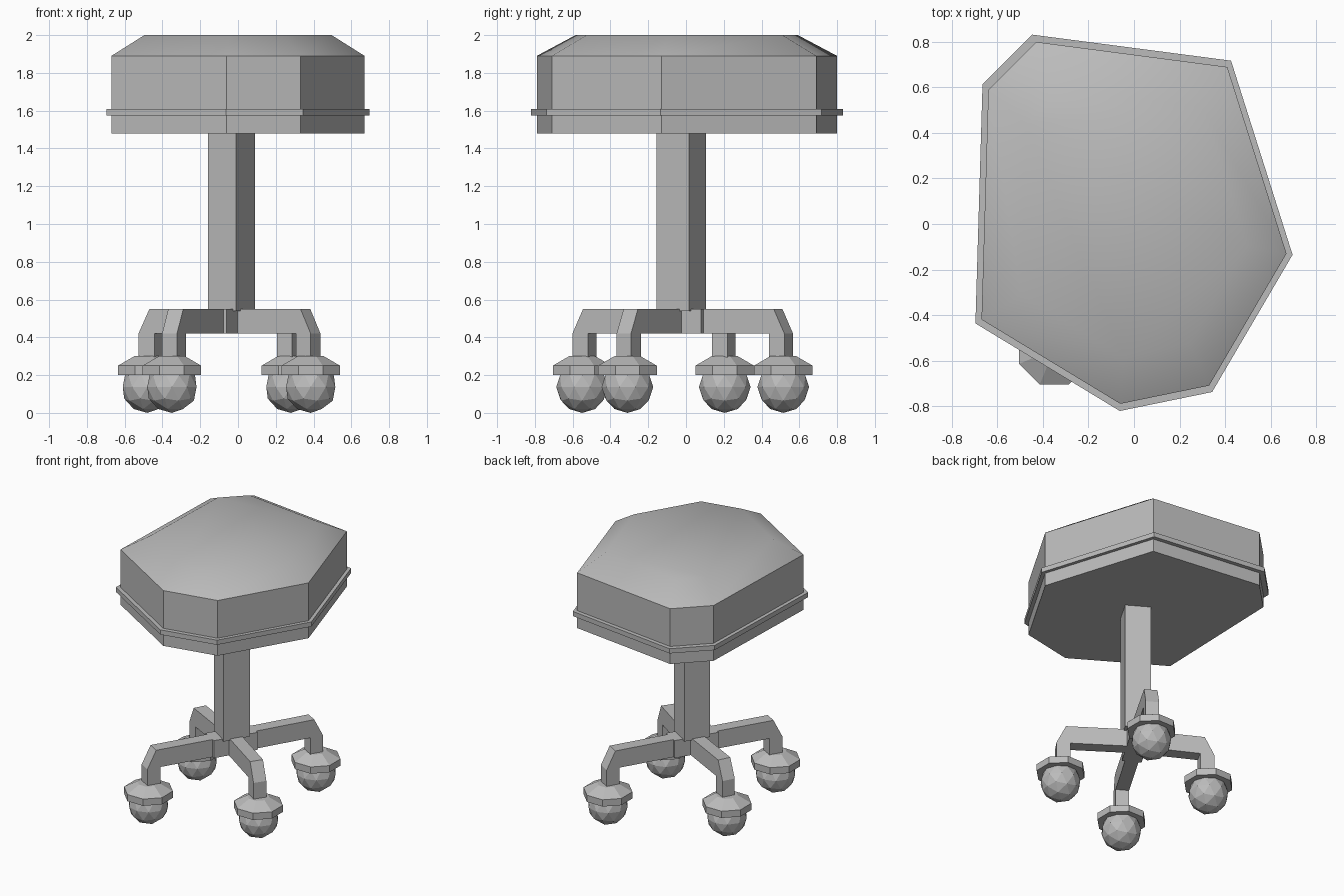
import bpy
import bmesh
import math
from mathutils import Vector, Matrix

cube = bpy.data.objects.get("Cube")
if cube:
    bpy.data.objects.remove(cube)

grey = bpy.data.materials.new("plain_grey")
grey.use_nodes = True
colour = (0.5, 0.5, 0.5, 1)
grey.diffuse_color = colour
grey.node_tree.nodes["Principled BSDF"].inputs["Base Color"].default_value = colour


def finish(name, bm, smooth_angle=None):
    bmesh.ops.recalc_face_normals(bm, faces=bm.faces)
    mesh = bpy.data.meshes.new(name)
    bm.to_mesh(mesh)
    bm.free()
    mesh.materials.append(grey)
    if smooth_angle:
        mesh.shade_smooth()
        mesh.set_sharp_from_angle(angle=math.radians(smooth_angle))
    obj = bpy.data.objects.new(name, mesh)
    bpy.context.collection.objects.link(obj)
    return obj


def loft(name, rings, smooth_angle=None):
    """Closed solid through a stack of rings with equal point counts."""
    bm = bmesh.new()
    loops = [[bm.verts.new(p) for p in ring] for ring in rings]
    n = len(loops[0])
    for low, high in zip(loops, loops[1:]):
        for i in range(n):
            j = (i + 1) % n
            bm.faces.new((low[i], low[j], high[j], high[i]))
    bm.faces.new(loops[0])
    bm.faces.new(loops[-1])
    return finish(name, bm, smooth_angle)


def level(outline, z, scale=1.0):
    return [(x * scale, y * scale, z) for x, y in outline]


# Seven-sided cushion with a softly shaded bevelled top
seat = [(-0.43, 0.80), (-0.64, 0.59), (-0.67, -0.42), (-0.06, -0.79),
        (0.33, -0.71), (0.67, -0.13), (0.41, 0.69)]
loft("seat_cushion", [level(seat, 1.48), level(seat, 1.89), level(seat, 2.0, 0.74)], 40)

# Thin band round the cushion
loft("seat_rim", [level(seat, 1.575, 1.04), level(seat, 1.61, 1.04)])

# Turned square column
column = [(-0.01, -0.155), (0.09, 0.015), (-0.06, 0.105), (-0.16, -0.055)]
loft("column", [level(column, 0.54), level(column, 1.49)])

# Hub block under the column
centre = Vector((-0.035, -0.025, 0))
along = Vector((-0.51, -0.86, 0)).normalized()
across = Vector((0.86, -0.51, 0)).normalized()
corners = [centre + across * a * 0.067 + along * b * 0.162
           for a, b in ((-1, -1), (1, -1), (1, 1), (-1, 1))]
hub = [(c.x, c.y) for c in corners]
loft("hub", [level(hub, 0.42), level(hub, 0.55)])


def arm(name, foot):
    """Bent arm: level run, chamfered elbow and short post."""
    reach = Vector((foot[0], foot[1], 0)) - centre
    r = reach.length
    out = reach.normalized()
    side = Vector((-out.y, out.x, 0)) * 0.046
    profile = [(0.0, 0.42), (0.0, 0.55), (r - 0.02, 0.55), (r + 0.045, 0.42),
               (r + 0.045, 0.28), (r - 0.05, 0.28), (r - 0.05, 0.42)]
    path = [centre + out * d + Vector((0, 0, z)) for d, z in profile]
    loft(name, [[p - side for p in path], [p + side for p in path]])


def caster(name, foot):
    """Eight-sided cap above a faceted ball."""
    octagon = [(math.cos(a), math.sin(a)) for a in
               (math.tau * (i + 0.5) / 8 for i in range(8))]
    rings = [[(foot[0] + x * r, foot[1] + y * r, z) for x, y in octagon]
             for r, z in ((0.168, 0.2), (0.168, 0.25), (0.075, 0.3))]
    loft(name + "_cap", rings)
    bm = bmesh.new()
    bmesh.ops.create_icosphere(bm, subdivisions=2, radius=0.137,
                               matrix=Matrix.Translation((foot[0], foot[1], 0.137)))
    finish(name + "_ball", bm)


feet = {"front": (-0.35, -0.55), "left": (0.385, -0.31),
        "back": (0.28, 0.515), "right": (-0.48, 0.205)}
for place, foot in feet.items():
    # The post sits a touch inside the caster centre
    arm(place + "_arm", (foot[0] * 0.97, foot[1] * 0.98))
    caster(place + "_caster", foot)
